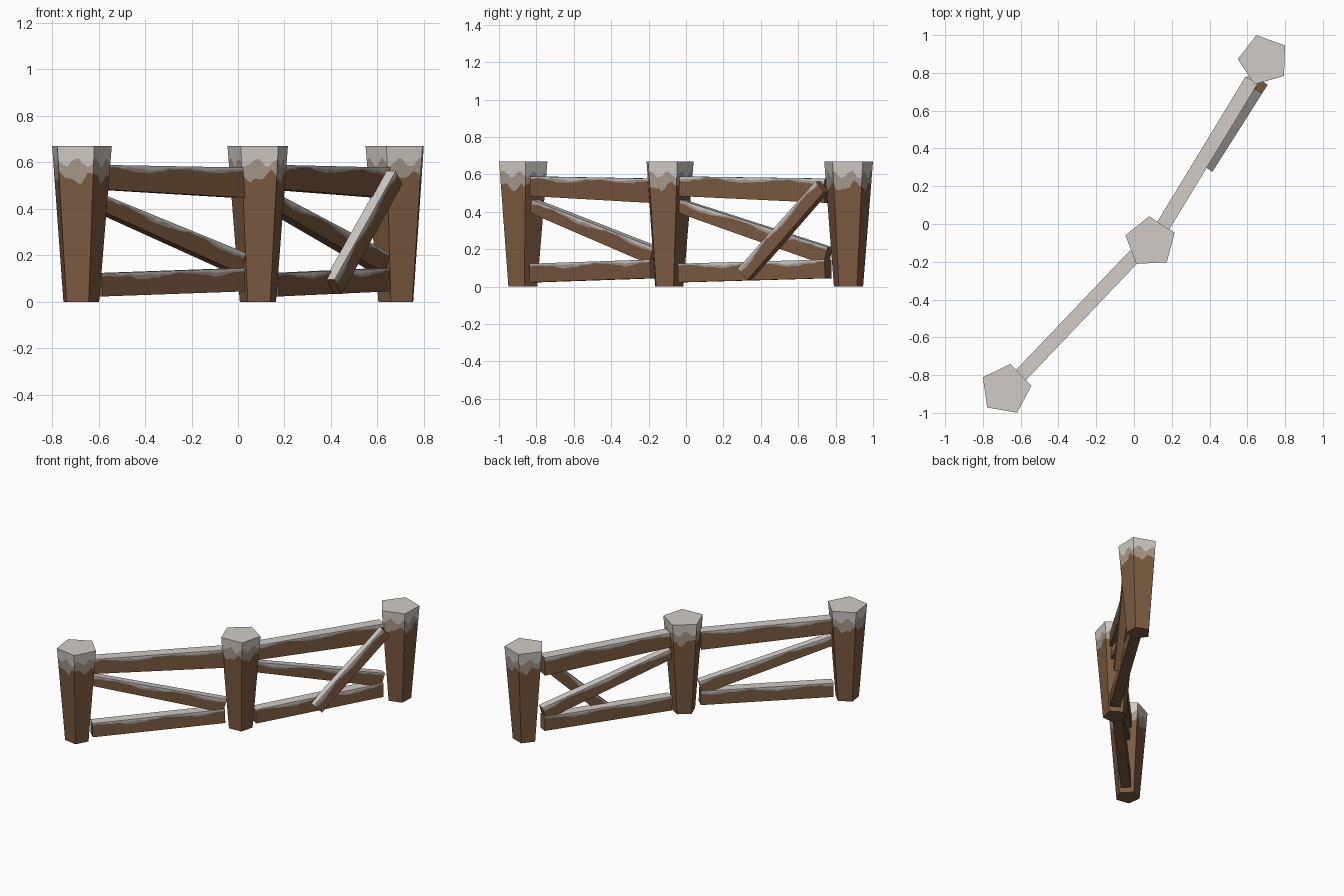
import bpy, bmesh, math, random
from mathutils import Vector

if "Cube" in bpy.data.objects:
    bpy.data.objects.remove(bpy.data.objects["Cube"])

random.seed(4)


def material(name, rgb):
    m = bpy.data.materials.new(name)
    m.diffuse_color = (*rgb, 1)
    m.use_nodes = True
    m.node_tree.nodes["Principled BSDF"].inputs["Base Color"].default_value = m.diffuse_color
    return m


MATS = [material("brown_wood", (0.205, 0.105, 0.052)),
        material("frosted_wood", (0.40, 0.32, 0.26)),
        material("snow", (0.64, 0.60, 0.56))]
BROWN, FROST, SNOW = 0, 1, 2


def loft(name, rings, strip_mats, end_mats):
    """Join closed rings; strip_mats(ring, side) gives each face colour."""
    bm = bmesh.new()
    vs = [[bm.verts.new(p) for p in r] for r in rings]
    n = len(vs[0])
    for i in range(len(vs) - 1):
        for j in range(n):
            k = (j + 1) % n
            f = bm.faces.new((vs[i][j], vs[i][k], vs[i + 1][k], vs[i + 1][j]))
            f.material_index = strip_mats(i, j)
    for ring, mat in zip((vs[0], vs[-1]), end_mats):
        bm.faces.new(ring).material_index = mat
    bmesh.ops.recalc_face_normals(bm, faces=bm.faces)
    me = bpy.data.meshes.new(name)
    bm.to_mesh(me)
    bm.free()
    for m in MATS:
        me.materials.append(m)
    ob = bpy.data.objects.new(name, me)
    bpy.context.collection.objects.link(ob)
    return ob


def post(name, cx, cy, turn, top=0.67, r_bottom=0.082, r_top=0.137, cols=12):
    """Five-sided post, wider at the top, with a wavy snow cap."""
    corners = [Vector((math.cos(math.radians(turn + 72 * i)),
                       math.sin(math.radians(turn + 72 * i)))) for i in range(5)]
    outline = [corners[i].lerp(corners[(i + 1) % 5], c / cols)
               for i in range(5) for c in range(cols)]
    n = len(outline)
    ph = random.uniform(0, 6)
    wood, frost = [], []
    for i in range(n):
        t = 2 * math.pi * i / n
        wood.append(0.535 + 0.02 * math.sin(5 * t + ph) + 0.01 * math.sin(11 * t)
                    + random.uniform(-0.006, 0.006))
        frost.append(0.60 + 0.018 * math.sin(8 * t + ph) + random.uniform(-0.005, 0.005))
    rings = []
    for level in ([0] * n, wood, frost, [top] * n):
        ring = []
        for p, z in zip(outline, level):
            r = r_bottom + (r_top - r_bottom) * z / top
            ring.append((cx + p.x * r, cy + p.y * r, z))
        rings.append(ring)
    loft(name, rings, lambda i, j: i, (BROWN, SNOW))


def beam(name, p0, p1, h0, h1, w, steps=28):
    """Tapered square beam with snow on top and a ragged edge down the sides."""
    p0, p1 = Vector(p0), Vector(p1)
    d = (p1 - p0).normalized()
    side = d.cross(Vector((0, 0, 1))).normalized()
    up = side.cross(d)
    ph = [random.uniform(0, 6) for _ in range(2)]
    rings = []
    for i in range(steps + 1):
        t = i / steps
        c, h = p0.lerp(p1, t), h0 + (h1 - h0) * t
        ring = []
        for s in (1, -1):
            low = 0.020 + 0.009 * math.sin(13 * t + ph[s > 0]) + random.uniform(-0.004, 0.004)
            high = low * random.uniform(0.35, 0.7)
            zs = [-h / 2, h / 2 - low, h / 2 - high, h / 2]
            for z in (zs if s > 0 else zs[::-1]):
                ring.append(c + side * (s * w / 2) + up * z)
        rings.append(ring)
    strips = (BROWN, FROST, SNOW, SNOW, SNOW, FROST, BROWN, BROWN)
    loft(name, rings, lambda i, j: strips[j], (BROWN, BROWN))


# Posts
post("post_left", -0.679, -0.876, 80)
post("post_middle", 0.087, -0.096, 93)
post("post_right", 0.686, 0.868, 106)

# Two fence panels: top rail, bottom rail, falling diagonal
panels = {"left": ((-0.61, -0.812), (0.005, -0.167)),
          "right": ((0.145, -0.025), (0.622, 0.76))}
for side_name, (a, b) in panels.items():
    beam("top_rail_" + side_name, (*a, 0.537), (*b, 0.513), 0.105, 0.13, 0.075)
    beam("bottom_rail_" + side_name, (*a, 0.073), (*b, 0.095), 0.10, 0.10, 0.07)
    beam("diagonal_" + side_name, (*a, 0.43), (*b, 0.165), 0.07, 0.095, 0.055)

# Loose brace leaning on the front of the right panel
beam("leaning_brace", (0.41, 0.315, 0.065), (0.672, 0.728, 0.535), 0.085, 0.078, 0.05)
